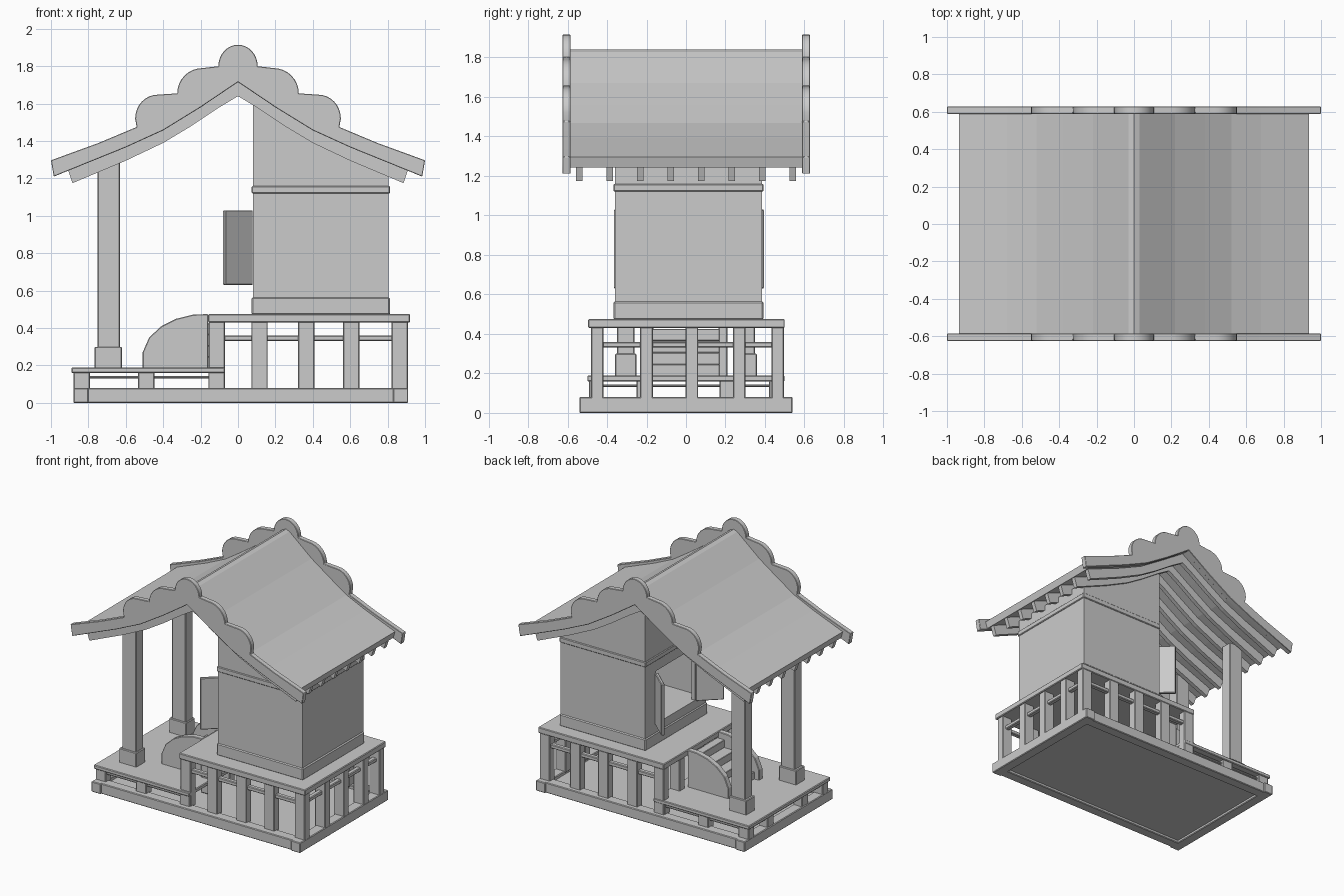
import bpy, bmesh
from math import sin, cos, pi, radians
from mathutils import Matrix, Vector

if "Cube" in bpy.data.objects:
    bpy.data.objects.remove(bpy.data.objects["Cube"])


def finish(name, bm, bevel):
    bmesh.ops.recalc_face_normals(bm, faces=bm.faces)
    me = bpy.data.meshes.new(name)
    bm.to_mesh(me)
    bm.free()
    ob = bpy.data.objects.new(name, me)
    bpy.context.collection.objects.link(ob)
    if bevel:
        m = ob.modifiers.new("edge", 'BEVEL')
        m.width, m.segments, m.limit_method = bevel, 1, 'ANGLE'
    return ob


def boxes(name, ranges, bevel=0.005):
    """One object made of boxes given as (x0, x1, y0, y1, z0, z1)."""
    bm = bmesh.new()
    for x0, x1, y0, y1, z0, z1 in ranges:
        mat = Matrix.Translation(((x0 + x1) / 2, (y0 + y1) / 2, (z0 + z1) / 2))
        mat = mat @ Matrix.Diagonal((x1 - x0, y1 - y0, z1 - z0, 1))
        bmesh.ops.create_cube(bm, size=1, matrix=mat)
    return finish(name, bm, bevel)


def prisms(name, profile, spans, bevel=0.0):
    """Extrude an x-z profile along y over each (y0, y1) span."""
    bm = bmesh.new()
    for y0, y1 in spans:
        f = bm.faces.new([bm.verts.new((x, y0, z)) for x, z in profile])
        r = bmesh.ops.extrude_face_region(bm, geom=[f])
        vs = [v for v in r['geom'] if isinstance(v, bmesh.types.BMVert)]
        bmesh.ops.translate(bm, verts=vs, vec=(0, y1 - y0, 0))
    return finish(name, bm, bevel)


def arc(cx, cz, rx, rz, n=8):
    """Quarter ellipse from the top round to the right."""
    return [(cx + rx * sin(pi / 2 * i / n), cz + rz * cos(pi / 2 * i / n)) for i in range(n + 1)]


def mirrored(top, bottom):
    """Closed profile from right-half curves that start on x = 0."""
    left = lambda c: [(-x, z) for x, z in c]
    return left(top)[:0:-1] + top + bottom[::-1] + left(bottom)[1:]


# Base frame and floor plate
boxes("base_frame", [(-0.87, 0.90, s * 0.49 - 0.04, s * 0.49 + 0.04, 0, 0.08) for s in (-1, 1)]
      + [(x, x + 0.08, -0.54, 0.54, 0, 0.08) for x in (-0.88, 0.83)])
boxes("base_floor", [(-0.82, 0.85, -0.46, 0.46, 0.02, 0.055)], 0)

# Low porch deck with its posts and rails
boxes("porch_deck", [(-0.89, -0.07, -0.50, 0.50, 0.16, 0.19)])
boxes("porch_posts", [(x - 0.044, x + 0.044, y - 0.035, y + 0.035, 0.07, 0.165)
                      for x in (-0.835, -0.49, -0.115) for y in (-0.455, 0.455)]
      + [(-0.875, -0.80, y - 0.04, y + 0.04, 0.07, 0.165) for y in (-0.21, 0.21)])
boxes("porch_rails", [(-0.85, -0.10, s * 0.455 - 0.02, s * 0.455 + 0.02, 0.13, 0.145) for s in (-1, 1)]
      + [(-0.855, -0.815, -0.45, 0.45, 0.13, 0.145)])

# High deck with its posts and rails
boxes("main_deck", [(-0.16, 0.92, -0.495, 0.50, 0.43, 0.475)])
post_x = (-0.113, 0.115, 0.365, 0.605, 0.865)
post_y = (-0.45, -0.20, 0.03, 0.27, 0.465)
boxes("main_posts", [(x - 0.044, x + 0.044, y - 0.032, y + 0.032, 0.07, 0.435)
                     for x in post_x for y in (-0.45, 0.465)]
      + [(x - 0.044, x + 0.044, y - 0.032, y + 0.032, 0.07, 0.435)
         for x in (-0.113, 0.865) for y in post_y[1:4]])
boxes("main_rails", [(-0.11, 0.865, y - 0.018, y + 0.018, 0.33, 0.36) for y in (-0.45, 0.465)]
      + [(0.847, 0.883, -0.45, 0.46, 0.33, 0.36)])

# Stair cheeks and steps
cheek = [(-0.16, 0.185), (-0.51, 0.185), (-0.51, 0.27), (-0.475, 0.35), (-0.41, 0.41),
         (-0.33, 0.45), (-0.24, 0.472), (-0.16, 0.475)]
prisms("stair_cheeks", cheek, [(-0.21, -0.165), (0.165, 0.21)], 0.004)
boxes("steps", [(-0.47 + 0.085 * i, -0.15, -0.17, 0.17, 0.185 + 0.06 * i, 0.245 + 0.06 * i)
                for i in range(4)], 0.003)

# Porch pillars
boxes("porch_pillars", [(-0.75, -0.63, y - 0.045, y + 0.045, 0.29, 1.29) for y in (-0.305, 0.305)])
boxes("pillar_feet", [(-0.768, -0.62, y - 0.055, y + 0.055, 0.185, 0.30) for y in (-0.305, 0.305)])

# House body rising to the underside of the roof, with a hollow room
wall = [(0.08, 0.47), (0.805, 0.47), (0.805, 1.25), (0.6, 1.34), (0.4, 1.43), (0.25, 1.52), (0.08, 1.635)]
house = prisms("house_walls", wall, [(-0.36, 0.385)])
room = boxes("room_cutter", [(0.0, 0.13, -0.225, 0.255, 0.63, 1.04), (0.11, 0.76, -0.31, 0.335, 0.63, 1.10)], 0)
room.hide_render = True
room.hide_viewport = True
cut = house.modifiers.new("room", 'BOOLEAN')
cut.object, cut.operation, cut.solver, cut.use_self = room, 'DIFFERENCE', 'EXACT', True
skirt = boxes("house_skirt", [(0.073, 0.813, -0.367, 0.392, 0.47, 0.565)], 0.008)


def ring(x0, x1, y0, y1, z0, z1, t):
    return [(x0, x0 + t, y0, y1, z0, z1), (x1 - t, x1, y0, y1, z0, z1),
            (x0, x1, y0, y0 + t, z0, z1), (x0, x1, y1 - t, y1, z0, z1)]


boxes("house_band", ring(0.073, 0.813, -0.367, 0.392, 1.12, 1.16, 0.02))

# Open double doors, swung outward on the porch side
for name, y, s in (("left_door", 0.255, 1), ("right_door", -0.225, -1)):
    d = boxes(name, [(0, 0.20, -0.012, 0.012, 0.63, 1.03)])
    d.location = Vector((0.074, y, 0))
    d.rotation_euler = (0, 0, s * radians(138))

# Curved roof skin
top = [(0, 1.84), (0.03, 1.828), (0.22, 1.67), (0.38, 1.56), (0.52, 1.468), (0.68, 1.395), (0.935, 1.295)]
under = [(0, 1.715), (0.2, 1.585), (0.4, 1.46), (0.6, 1.37), (0.92, 1.243)]
prisms("roof", mirrored(top, under), [(-0.595, 0.595)])

# Rafters under the roof
raft_low = [(0, 1.64), (0.1, 1.58), (0.25, 1.48), (0.4, 1.39), (0.6, 1.295), (0.885, 1.175)]
raft_top = [(0, 1.74), (0.2, 1.61), (0.4, 1.485), (0.6, 1.385), (0.91, 1.25)]
prisms("rafters", mirrored(raft_top, raft_low),
       [(-0.54 + 0.1543 * i - 0.016, -0.54 + 0.1543 * i + 0.016) for i in range(8)])

# Scalloped gable boards
crest = (arc(0, 1.80, 0.105, 0.115) + arc(0.19, 1.655, 0.135, 0.135)
         + arc(0.43, 1.52, 0.12, 0.128) + [(0.542, 1.475), (0.75, 1.388), (1.0, 1.297)])
board_low = [(0, 1.715), (0.2, 1.58), (0.4, 1.457), (0.6, 1.366), (0.985, 1.21)]
boards = prisms("gable_boards", mirrored(crest, board_low), [(-0.625, -0.585), (0.588, 0.628)], 0.003)
bpy.context.view_layer.objects.active = boards
boards.select_set(True)
bpy.ops.object.shade_smooth_by_angle(angle=radians(30))
